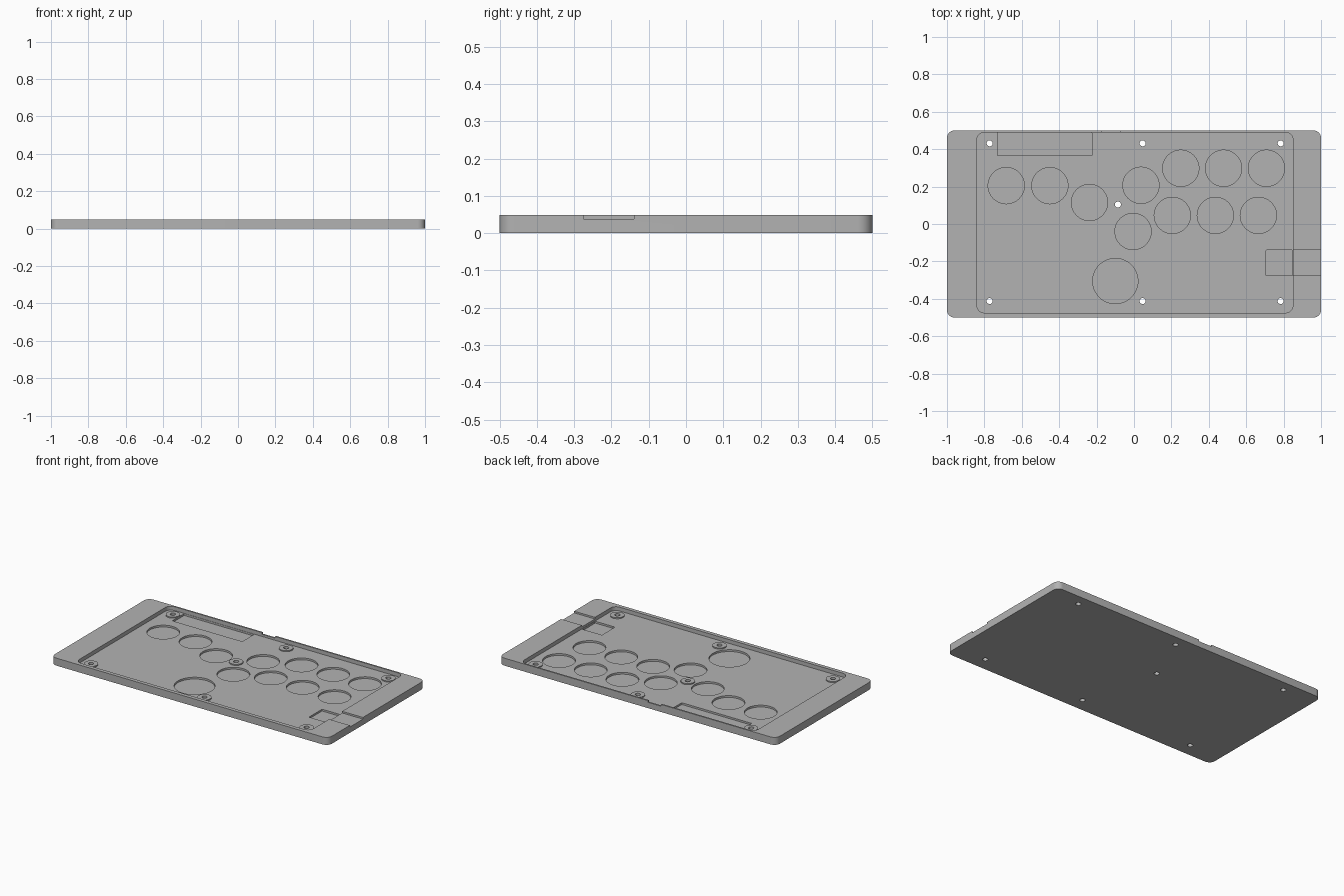
import bpy, bmesh
from math import cos, sin, pi

old = bpy.data.objects.get("Cube")
if old:
    bpy.data.objects.remove(old, do_unlink=True)

THICK, FLOOR, POCKET, SLOT = 0.049, 0.024, 0.012, 0.038
ABOVE = 0.1

grey = bpy.data.materials.new("plain grey")
grey.use_nodes = True
colour = (0.45, 0.45, 0.45, 1)
grey.diffuse_color = colour
grey.node_tree.nodes["Principled BSDF"].inputs["Base Color"].default_value = colour


def prism(name, outline, z0, z1):
    """Upright solid with the given outline."""
    bm = bmesh.new()
    base = bm.faces.new([bm.verts.new((x, y, z0)) for x, y in outline])
    top = bmesh.ops.extrude_face_region(bm, geom=[base])["geom"]
    bmesh.ops.translate(bm, vec=(0, 0, z1 - z0),
                        verts=[v for v in top if isinstance(v, bmesh.types.BMVert)])
    bmesh.ops.recalc_face_normals(bm, faces=bm.faces)
    mesh = bpy.data.meshes.new(name)
    bm.to_mesh(mesh)
    bm.free()
    mesh.materials.append(grey)
    obj = bpy.data.objects.new(name, mesh)
    bpy.context.collection.objects.link(obj)
    return obj


def circle(x, y, r, n=48):
    return [(x + r * cos(2 * pi * i / n), y + r * sin(2 * pi * i / n)) for i in range(n)]


def rounded(x0, x1, y0, y1, r, n=8):
    """Rectangle with rounded corners."""
    pts = []
    corners = ((x1 - r, y1 - r), (x0 + r, y1 - r), (x0 + r, y0 + r), (x1 - r, y0 + r))
    for k, (cx, cy) in enumerate(corners):
        for i in range(n + 1):
            a = (k + i / n) * pi / 2
            pts.append((cx + r * cos(a), cy + r * sin(a)))
    return pts


def combine(tool, operation="DIFFERENCE"):
    """Apply a boolean to the tray and discard the tool."""
    mod = tray.modifiers.new("shape", "BOOLEAN")
    mod.operation, mod.solver, mod.object = operation, "EXACT", tool
    bpy.ops.object.modifier_apply(modifier=mod.name)
    bpy.data.objects.remove(tool, do_unlink=True)


# Tray slab with its wide recess
tray = prism("tray", rounded(-1, 1, -0.5, 0.5, 0.04), 0, THICK)
bpy.context.view_layer.objects.active = tray
tray.select_set(True)
combine(prism("recess", rounded(-0.84, 0.85, -0.475, 0.49, 0.04), FLOOR, ABOVE))

# Round button pockets
buttons = [(-0.683, 0.205), (-0.45, 0.205), (-0.238, 0.115), (0.037, 0.207), (-0.005, -0.04)]
buttons += [(0.25 + 0.229 * i, 0.298) for i in range(3)]
buttons += [(0.205 + 0.23 * i, 0.046) for i in range(3)]
for x, y in buttons:
    combine(prism("button_pocket", circle(x, y, 0.097), POCKET, THICK))
combine(prism("large_button_pocket", circle(-0.1, -0.305, 0.121), POCKET, THICK))

# Rectangular floor pockets
combine(prism("board_pocket", rounded(-0.73, -0.225, 0.365, 0.488, 0.004, 3), POCKET, FLOOR + 0.01))
combine(prism("side_pocket", rounded(0.705, 0.848, -0.275, -0.14, 0.004, 3), POCKET, FLOOR + 0.01))

# Openings through the rim
combine(prism("side_slot", rounded(0.8, 1.1, -0.275, -0.14, 0.004, 3), SLOT, ABOVE))
combine(prism("back_notch", rounded(-0.17, -0.075, 0.45, 0.55, 0.004, 3), SLOT, ABOVE))

# Raised screw bosses, drilled through
screws = [(x, y) for x in (-0.772, 0.046, 0.784) for y in (-0.412, 0.431)]
screws.append((-0.086, 0.104))
for x, y in screws:
    combine(prism("screw_boss", circle(x, y, 0.042, 32), FLOOR - 0.005, FLOOR + 0.007), "UNION")
    combine(prism("screw_hole", circle(x, y, 0.016, 24), -0.05, ABOVE))

bpy.ops.object.shade_smooth_by_angle(angle=pi / 6)
